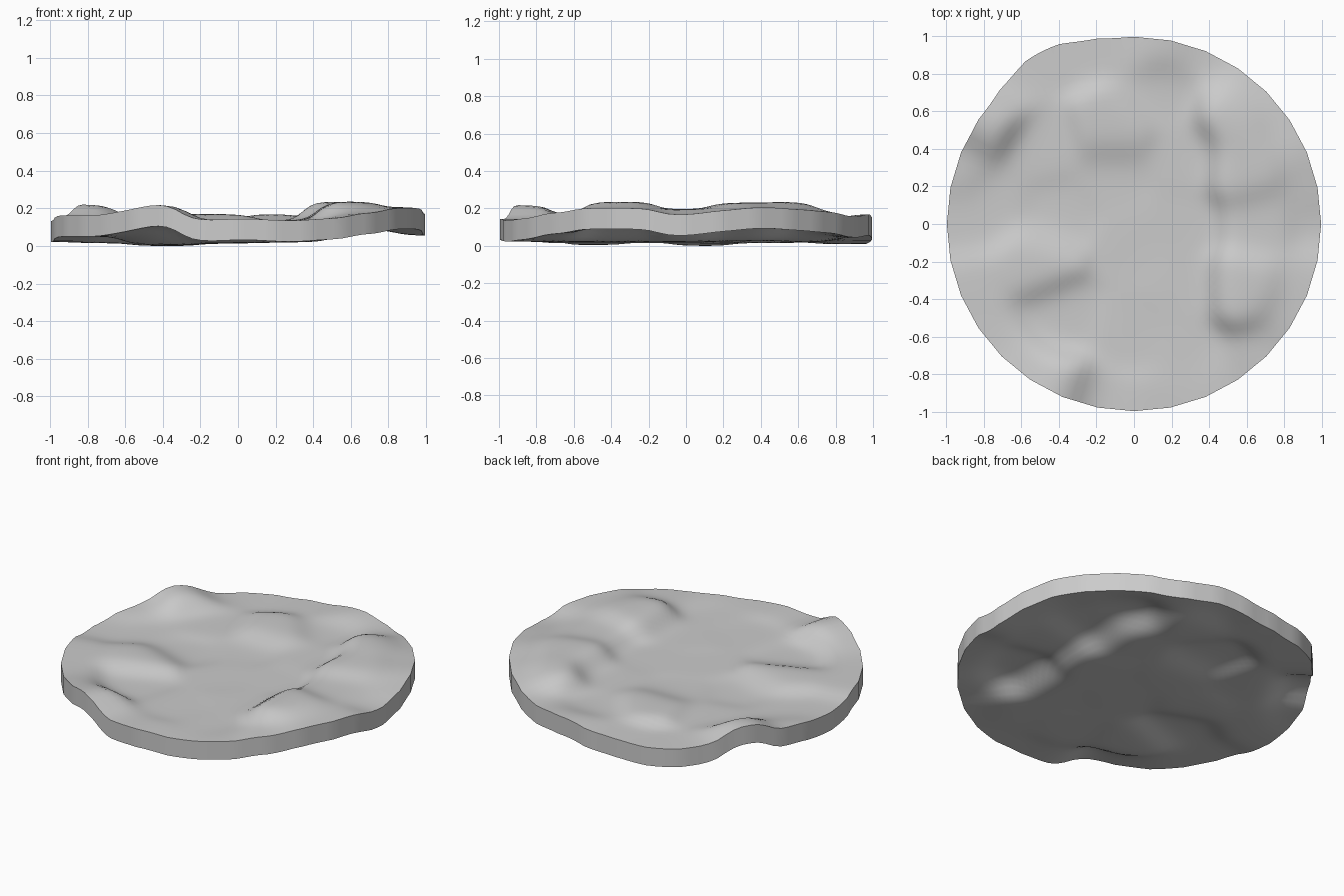
import bpy, bmesh, math

if "Cube" in bpy.data.objects:
    bpy.data.objects.remove(bpy.data.objects["Cube"])

THICK = 0.112
SIDES, SUB, RINGS = 32, 4, 30

# Top-surface control heights: (x, y, z)
POINTS = [
    # rim, anticlockwise from +x
    (1, 0, .162), (.98, .2, .19), (.9, .42, .207), (.8, .6, .192), (.66, .75, .17),
    (.42, .9, .155), (.15, .97, .17), (-.1, 1, .135), (-.4, .95, .12),
    (-.68, .78, .125), (-.8, .58, .225), (-.95, .32, .15), (-1, 0, .132),
    (-.92, -.36, .16), (-.75, -.66, .16), (-.6, -.8, .185), (-.44, -.9, .225),
    (-.18, -.98, .135), (.05, -1, .145), (.25, -.97, .132), (.5, -.86, .145),
    (.7, -.72, .175), (.86, -.5, .2), (.95, -.3, .2),
    # interior hills and hollows
    (-.1, .5, .17), (-.1, .25, .122), (.15, .7, .13), (.55, .58, .238), (.6, .3, .23),
    (.6, -.35, .235), (.68, 0, .195), (.25, 0, .13), (.25, .35, .135), (.25, -.35, .13),
    (.3, -.7, .13), (0, -.1, .125), (0, -.6, .125), (-.52, -.2, .17), (-.4, -.5, .115),
    (-.42, .05, .11), (-.5, .4, .125), (-.75, .1, .125),
]


def height(x, y):
    """Smooth blend of the control heights."""
    total = weight = 0
    for px, py, pz in POINTS:
        w = math.exp(-((x - px) ** 2 + (y - py) ** 2) / 0.022) + 1e-9
        total += w * pz
        weight += w
    return total / weight


def rim_radius(a):
    """32-sided outline with a slight bulge at the back left."""
    step = 2 * math.pi / SIDES
    r = 0.995 * math.cos(step / 2) / math.cos(a % step - step / 2)
    return r + 0.05 * math.exp(-((a - math.radians(119)) / math.radians(14)) ** 2)


# Wavy disc: top and bottom sheets of rings joined by a straight side wall
bm = bmesh.new()
n = SIDES * SUB


def sheet(drop):
    centre = bm.verts.new((0, 0, height(0, 0) - drop))
    rings = []
    for i in range(1, RINGS + 1):
        ring = []
        for j in range(n):
            a = 2 * math.pi * j / n
            r = rim_radius(a) * i / RINGS
            x, y = r * math.cos(a), r * math.sin(a)
            ring.append(bm.verts.new((x, min(y, 0.997), height(x, y) - drop)))
        rings.append(ring)
    for j in range(n):
        k = (j + 1) % n
        bm.faces.new((centre, rings[0][j], rings[0][k]))
        for lo, hi in zip(rings, rings[1:]):
            bm.faces.new((lo[j], hi[j], hi[k], lo[k]))
    return rings[-1]


top, bottom = sheet(0), sheet(THICK)
for j in range(n):
    k = (j + 1) % n
    bm.faces.new((top[j], bottom[j], bottom[k], top[k]))
bmesh.ops.recalc_face_normals(bm, faces=bm.faces)

# Stand on the ground
low = min(v.co.z for v in bm.verts)
bmesh.ops.translate(bm, verts=bm.verts, vec=(0, 0, -low))

mesh = bpy.data.meshes.new("wavy_disc")
bm.to_mesh(mesh)
bm.free()
disc = bpy.data.objects.new("wavy_disc", mesh)
bpy.context.collection.objects.link(disc)
bpy.context.view_layer.objects.active = disc
disc.select_set(True)
bpy.ops.object.shade_smooth_by_angle(angle=math.radians(40))
